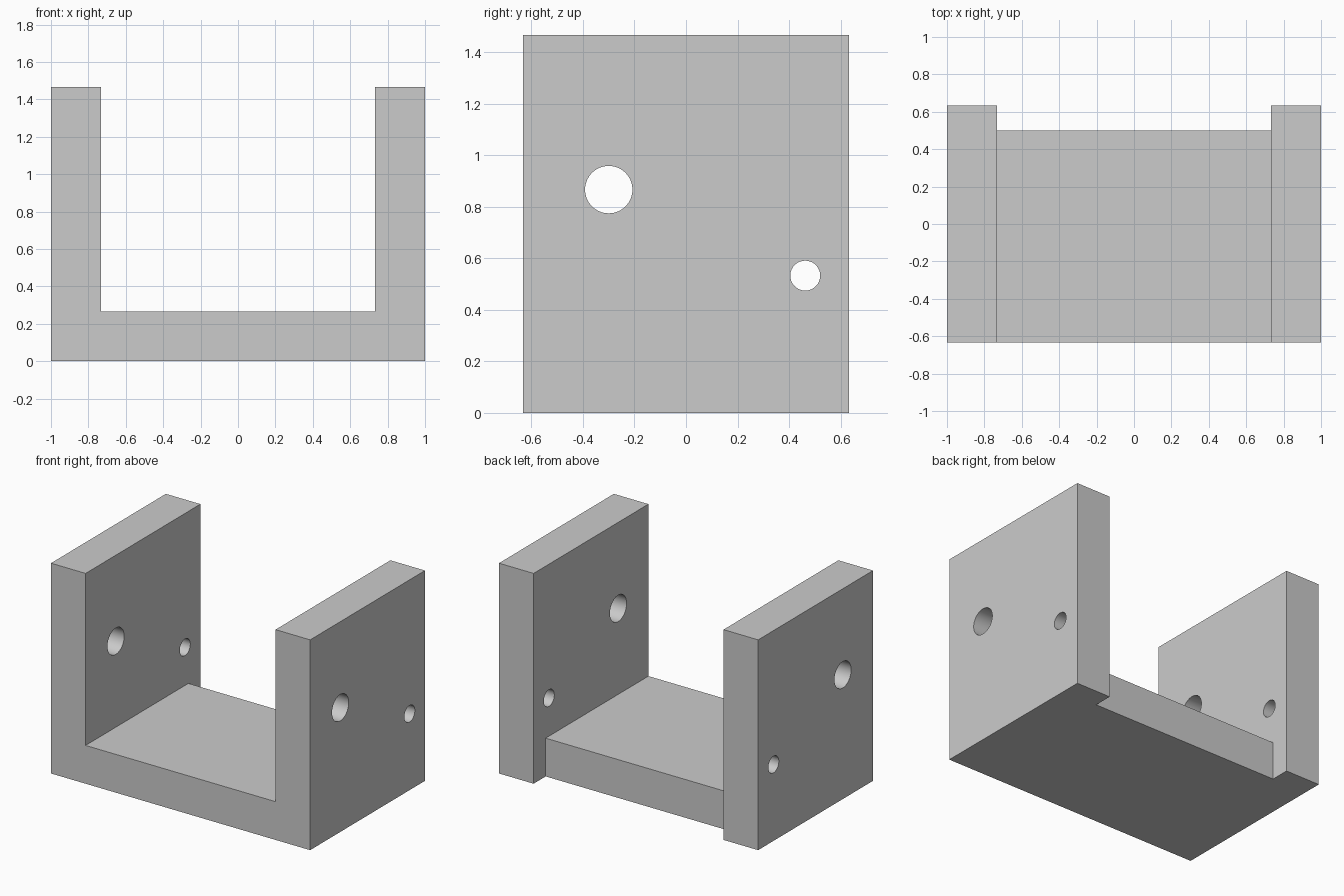
import bpy
import bmesh
from mathutils import Matrix, Vector

if "Cube" in bpy.data.objects:
    bpy.data.objects.remove(bpy.data.objects["Cube"], do_unlink=True)

HALF_W, HALF_D, HEIGHT = 1.0, 0.633, 1.467
WALL = 0.267          # thickness of the walls and the floor
FLOOR_BACK = 0.5      # the floor stops short of the walls' back edges

grey = bpy.data.materials.new("light grey")
grey.use_nodes = True
grey.diffuse_color = (0.6, 0.6, 0.6, 1)
grey.node_tree.nodes["Principled BSDF"].inputs["Base Color"].default_value = grey.diffuse_color


def finish(name, bm):
    bmesh.ops.recalc_face_normals(bm, faces=bm.faces)
    mesh = bpy.data.meshes.new(name)
    bm.to_mesh(mesh)
    bm.free()
    mesh.materials.append(grey)
    obj = bpy.data.objects.new(name, mesh)
    bpy.context.collection.objects.link(obj)
    return obj


def box(name, low, high):
    bm = bmesh.new()
    size = Vector(high) - Vector(low)
    middle = (Vector(high) + Vector(low)) / 2
    bmesh.ops.create_cube(bm, size=1, matrix=Matrix.Translation(middle) @ Matrix.Diagonal(size).to_4x4())
    return finish(name, bm)


def pin(name, y, z, radius):
    bm = bmesh.new()
    place = Matrix.Translation((0, y, z)) @ Matrix.Rotation(1.5707963, 4, "Y")
    bmesh.ops.create_cone(bm, cap_ends=True, segments=64, radius1=radius, radius2=radius,
                          depth=3, matrix=place)
    return finish(name, bm)


def cut(target, cutter):
    mod = target.modifiers.new(cutter.name, "BOOLEAN")
    mod.operation = "DIFFERENCE"
    mod.solver = "EXACT"
    mod.object = cutter
    bpy.context.view_layer.objects.active = target
    bpy.ops.object.modifier_apply(modifier=mod.name)
    bpy.data.objects.remove(cutter, do_unlink=True)


# U-shaped bracket: front profile pushed back to full depth
inner = HALF_W - WALL
right_half = [(HALF_W, 0), (HALF_W, HEIGHT), (inner, HEIGHT), (inner, WALL)]
profile = right_half + [(-x, z) for x, z in reversed(right_half)]
bm = bmesh.new()
face = bm.faces.new([bm.verts.new((x, -HALF_D, z)) for x, z in profile])
pushed = bmesh.ops.extrude_face_region(bm, geom=[face])["geom"]
bmesh.ops.translate(bm, vec=(0, 2 * HALF_D, 0),
                    verts=[v for v in pushed if isinstance(v, bmesh.types.BMVert)])
bracket = finish("bracket", bm)

# Notch at the back of the floor, between the walls
cut(bracket, box("floor_notch", (-inner, FLOOR_BACK, -0.2), (inner, 1, 0.6)))

# Large pivot hole and small pin hole through both walls
cut(bracket, pin("large_hole", -0.3, 0.867, 0.092))
cut(bracket, pin("small_hole", 0.463, 0.533, 0.058))

# Smooth hole walls, crisp edges
bpy.ops.object.select_all(action="DESELECT")
bracket.select_set(True)
bpy.context.view_layer.objects.active = bracket
bpy.ops.object.shade_smooth_by_angle()
